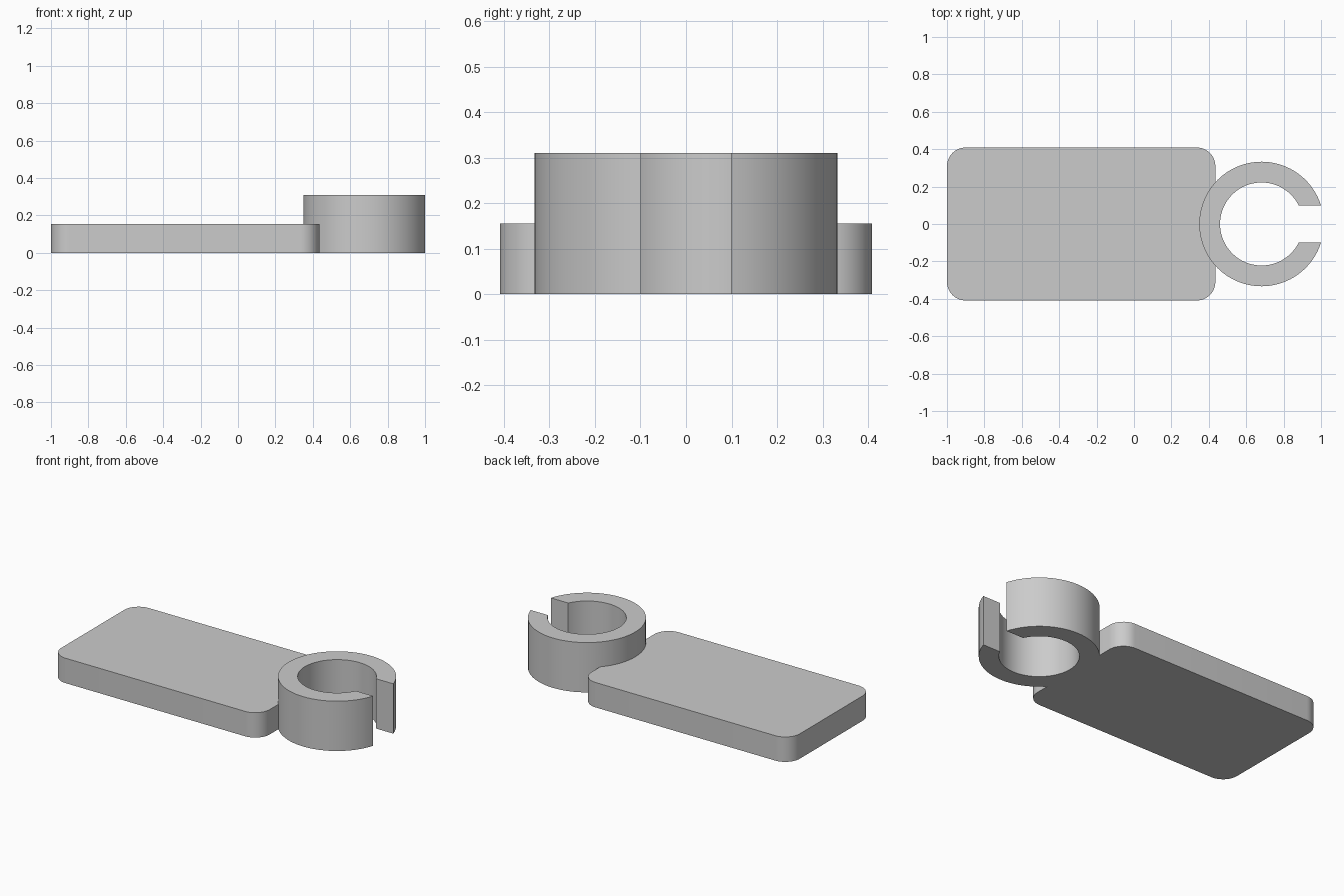
import bpy
import bmesh
from math import asin, cos, sin, pi, radians

if "Cube" in bpy.data.objects:
    bpy.data.objects.remove(bpy.data.objects["Cube"], do_unlink=True)

grey = bpy.data.materials.new("plain grey")
grey.use_nodes = True
colour = (0.6, 0.6, 0.6, 1)
grey.diffuse_color = colour
grey.node_tree.nodes["Principled BSDF"].inputs["Base Color"].default_value = colour


def arc(cx, cy, r, start, end, steps):
    """Points along a circular arc."""
    angles = [start + (end - start) * i / steps for i in range(steps + 1)]
    return [(cx + r * cos(a), cy + r * sin(a)) for a in angles]


def extrude_outline(name, outline, height):
    """Upright prism standing on the ground."""
    bm = bmesh.new()
    base = bm.faces.new([bm.verts.new((x, y, 0)) for x, y in outline])
    top = bmesh.ops.extrude_face_region(bm, geom=[base], use_keep_orig=True)
    verts = [v for v in top["geom"] if isinstance(v, bmesh.types.BMVert)]
    bmesh.ops.translate(bm, verts=verts, vec=(0, 0, height))
    bmesh.ops.recalc_face_normals(bm, faces=bm.faces)
    mesh = bpy.data.meshes.new(name)
    bm.to_mesh(mesh)
    bm.free()
    mesh.materials.append(grey)
    obj = bpy.data.objects.new(name, mesh)
    bpy.context.collection.objects.link(obj)
    return obj


# Flat tag plate with rounded corners
left, right, half_depth, corner = -1.0, 0.435, 0.409, 0.1
centres = [(right - corner, half_depth - corner), (left + corner, half_depth - corner),
           (left + corner, corner - half_depth), (right - corner, corner - half_depth)]
plate_outline = []
for i, (cx, cy) in enumerate(centres):
    plate_outline += arc(cx, cy, corner, i * pi / 2, (i + 1) * pi / 2, 12)
plate = extrude_outline("tag_plate", plate_outline, 0.155)

# Open clip ring with a parallel-sided slot facing +x
ring_x, outer, inner, half_slot = 0.682, 0.333, 0.222, 0.099
a_out, a_in = asin(half_slot / outer), asin(half_slot / inner)
ring_outline = arc(ring_x, 0, outer, a_out, 2 * pi - a_out, 72)
ring_outline += arc(ring_x, 0, inner, 2 * pi - a_in, a_in, 64)
ring = extrude_outline("clip_ring", ring_outline, 0.31)

# Fuse plate and ring into one solid
union = plate.modifiers.new("fuse", 'BOOLEAN')
union.operation = 'UNION'
union.solver = 'EXACT'
union.object = ring
bpy.ops.object.select_all(action='DESELECT')
plate.select_set(True)
bpy.context.view_layer.objects.active = plate
bpy.ops.object.modifier_apply(modifier=union.name)
bpy.data.objects.remove(ring, do_unlink=True)
plate.name = "tag_with_clip_ring"

bpy.ops.object.shade_smooth_by_angle(angle=radians(30))
